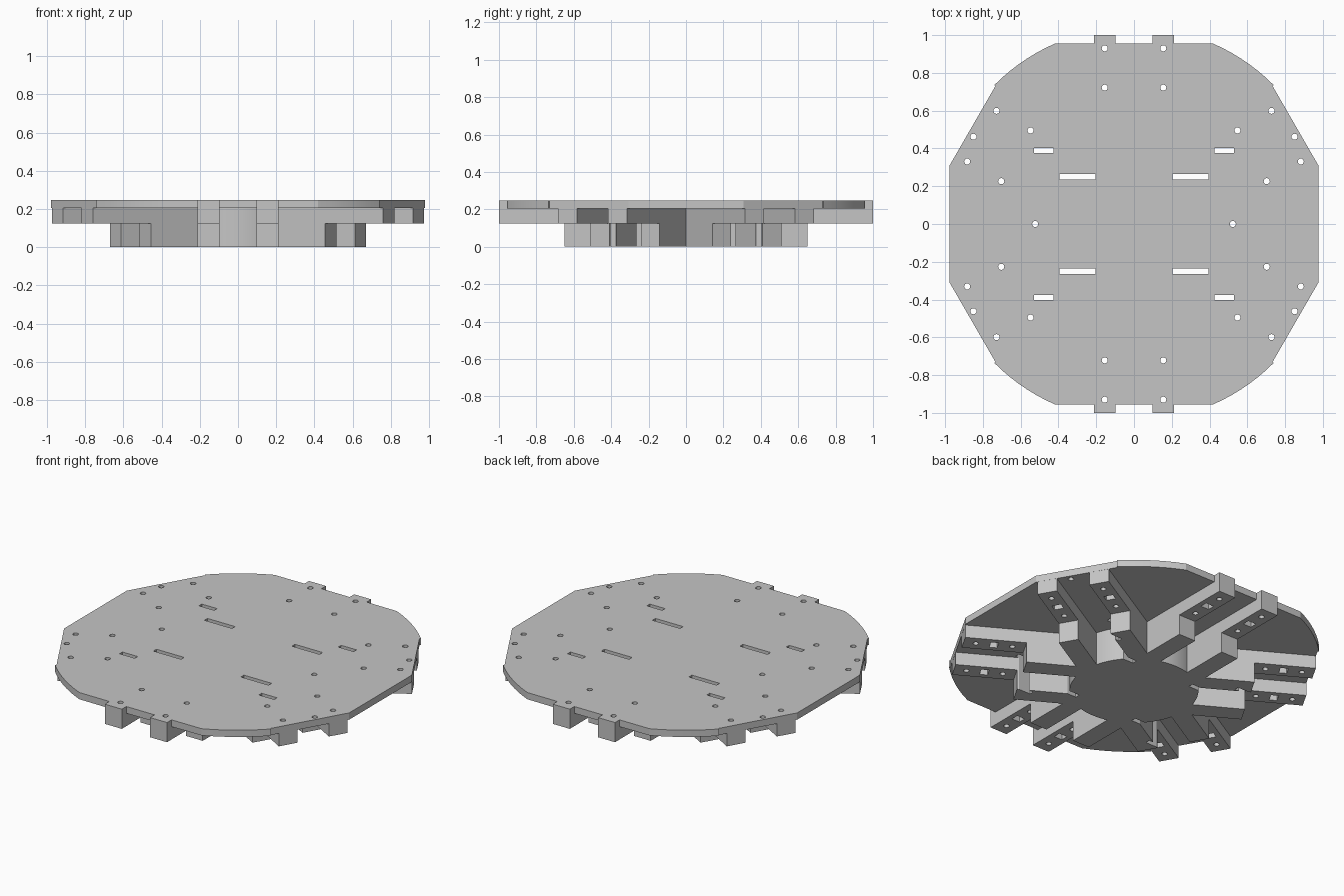
import bpy, bmesh
from math import cos, sin, pi, radians
from mathutils import Matrix, Vector

cube = bpy.data.objects.get("Cube")
if cube:
    bpy.data.objects.remove(cube, do_unlink=True)

GREY = (0.56, 0.56, 0.56, 1)
grey = bpy.data.materials.new("plain grey")
grey.use_nodes = True
grey.diffuse_color = GREY
grey.node_tree.nodes["Principled BSDF"].inputs["Base Color"].default_value = GREY

# heights and rib layout
STEP, DECK, TOP = 0.125, 0.205, 0.247
RIB_IN, RIB_OUT = 0.097, 0.213
RIB_MID = (RIB_IN + RIB_OUT) / 2
TURNS = [Matrix.Rotation(radians(60 * k), 4, 'Z') for k in range(6)]


def prism(bm, outline, depth, place=Matrix()):
    """Extrude a flat outline along local z by depth, then place it."""
    face = bm.faces.new([bm.verts.new((x, y, 0)) for x, y in outline])
    ext = bmesh.ops.extrude_face_region(bm, geom=[face])["geom"]
    top = [v for v in ext if isinstance(v, bmesh.types.BMVert)]
    bmesh.ops.translate(bm, verts=top, vec=(0, 0, depth))
    verts = set(top) | set(face.verts)
    bmesh.ops.transform(bm, matrix=place, verts=list(verts))


def make(name, builder):
    bm = bmesh.new()
    builder(bm)
    bmesh.ops.recalc_face_normals(bm, faces=bm.faces)
    mesh = bpy.data.meshes.new(name)
    bm.to_mesh(mesh)
    bm.free()
    mesh.materials.append(grey)
    obj = bpy.data.objects.new(name, mesh)
    bpy.context.collection.objects.link(obj)
    return obj


def combine(obj, other, operation):
    mod = obj.modifiers.new(operation.lower(), 'BOOLEAN')
    mod.operation, mod.solver, mod.object = operation, 'EXACT', other
    bpy.context.view_layer.objects.active = obj
    bpy.ops.object.modifier_apply(modifier=mod.name)


def circle(radius, count):
    return [(radius * cos(2 * pi * i / count), radius * sin(2 * pi * i / count))
            for i in range(count)]


def rect(x, y, w, h):
    return [(x - w / 2, y - h / 2), (x + w / 2, y - h / 2),
            (x + w / 2, y + h / 2), (x - w / 2, y + h / 2)]


# deck plate: one quarter outline, mirrored to four
quarter = [(0.978, 0.307), (0.734, 0.73)]
quarter += [(1.043 * cos(radians(a)), 1.043 * sin(radians(a)))
            for a in (44.8, 48, 51, 54, 57, 60, 63, 66.3)]
quarter += [(RIB_OUT, 0.956), (RIB_OUT, 1), (RIB_IN, 1), (RIB_IN, 0.956)]
half = quarter + [(-x, y) for x, y in reversed(quarter)]
outline = half + [(x, -y) for x, y in reversed(half)]
plate = make("deck_plate", lambda bm: prism(
    bm, outline, TOP - DECK, Matrix.Translation((0, 0, DECK))))

# underside frame: round hub joined with twelve stepped ribs
frame = make("underside_frame", lambda bm: prism(bm, circle(0.362, 96), DECK))
profile = [(0.2, 0), (0.65, 0), (0.65, STEP), (1, STEP), (1, DECK), (0.2, DECK)]
# local x runs outward along +y, local y is up, extrusion runs along +x
stand = Matrix(((0, 0, 1, 0), (1, 0, 0, 0), (0, 1, 0, 0), (0, 0, 0, 1)))
for turn in TURNS:
    for start in (RIB_IN, -RIB_OUT):
        place = turn @ Matrix.Translation((start, 0, 0)) @ stand
        rib = make("rib", lambda bm: prism(bm, profile, RIB_OUT - RIB_IN, place))
        combine(frame, rib, 'UNION')
        bpy.data.objects.remove(rib, do_unlink=True)


# bolt holes, slots and nut pockets
def cutters(bm):
    hole = circle(0.016, 20)
    spots = [turn @ Vector((side * RIB_MID, r, 0))
             for turn in TURNS for side in (-1, 1) for r in (0.722, 0.93)]
    spots += [Vector((sx * 0.85, sy * 0.462, 0)) for sx in (-1, 1) for sy in (-1, 1)]
    spots += [Vector((sx * 0.523, 0, 0)) for sx in (-1, 1)]
    base = Vector((0, 0, -0.1))
    for spot in spots:
        prism(bm, hole, 0.5, Matrix.Translation(spot + base))
    for sx in (-1, 1):
        for sy in (-1, 1):
            for slot in (rect(sx * 0.3, sy * 0.25, 0.19, 0.03),
                         rect(sx * 0.478, sy * 0.389, 0.105, 0.028)):
                prism(bm, slot, 0.5, Matrix.Translation(base))
    for turn in TURNS:
        for side in (-1, 1):
            prism(bm, rect(side * RIB_MID, 0.826, 0.055, 0.045), 0.08,
                  turn @ Matrix.Translation((0, 0, 0.09)))


cutter = make("cutter", cutters)
for obj in (plate, frame):
    combine(obj, cutter, 'DIFFERENCE')
bpy.data.objects.remove(cutter, do_unlink=True)

# soft shading on the round walls only
for obj in (plate, frame):
    bpy.ops.object.select_all(action='DESELECT')
    obj.select_set(True)
    bpy.context.view_layer.objects.active = obj
    bpy.ops.object.shade_smooth_by_angle(angle=radians(25))
